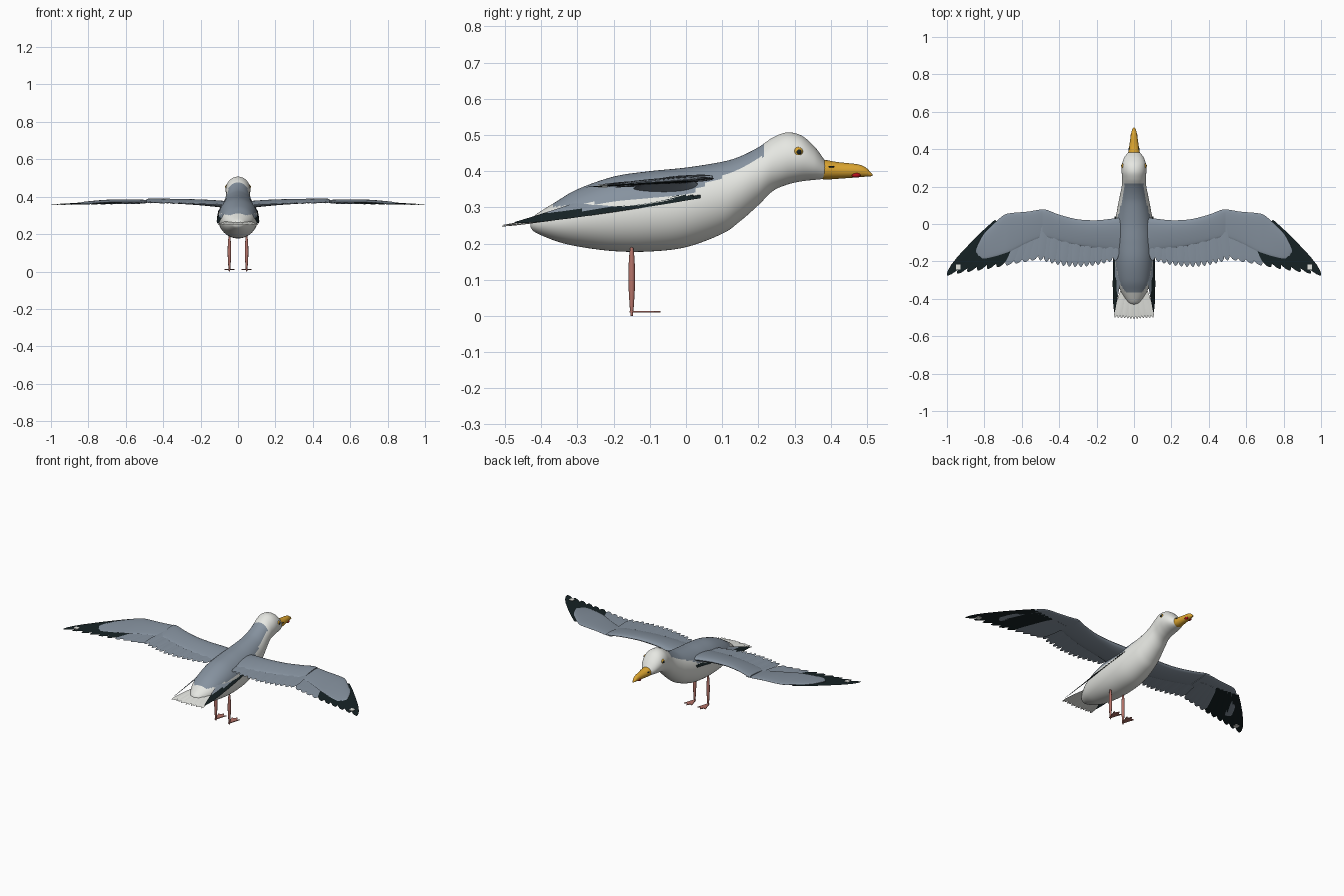
import bpy, bmesh, math
from mathutils import Vector as V

if "Cube" in bpy.data.objects:
    bpy.data.objects.remove(bpy.data.objects["Cube"])

COL = {"white": (0.82, 0.83, 0.79), "slate_grey": (0.24, 0.29, 0.35), "black": (0.008, 0.016, 0.018),
       "bill_yellow": (0.72, 0.38, 0.03), "red": (0.5, 0.005, 0.012), "leg_pink": (0.46, 0.17, 0.14)}
NAMES = list(COL)
MATS = []
for n in NAMES:
    m = bpy.data.materials.new(n)
    m.diffuse_color = (*COL[n], 1)
    m.use_nodes = True
    m.node_tree.nodes["Principled BSDF"].inputs["Base Color"].default_value = m.diffuse_color
    MATS.append(m)
WHITE, GREY, BLACK, YELLOW, RED, PINK = range(6)


def loft(bm, rings, mat):
    """Skin rings of equal point count, cap the ends; mat is an index or a rule on the face centre."""
    vs = [[bm.verts.new(p) for p in r] for r in rings]
    n = len(vs[0])
    faces = [bm.faces.new((a[i], a[(i + 1) % n], b[(i + 1) % n], b[i]))
             for a, b in zip(vs, vs[1:]) for i in range(n)]
    faces += [bm.faces.new(vs[0][::-1]), bm.faces.new(vs[-1])]
    for f in faces:
        f.material_index = mat(f.calc_center_median()) if callable(mat) else mat


def finish(name, bm, mirror=False):
    bmesh.ops.recalc_face_normals(bm, faces=bm.faces)
    me = bpy.data.meshes.new(name)
    bm.to_mesh(me)
    bm.free()
    for m in MATS:
        me.materials.append(m)
    ob = bpy.data.objects.new(name, me)
    bpy.context.collection.objects.link(ob)
    if mirror:
        ob.modifiers.new("mirror", "MIRROR")
    return ob


def spline(rows, k):
    """Catmull-Rom through rows of numbers, k steps per span."""
    out = []
    for i in range(len(rows) - 1):
        p = [rows[max(0, i - 1)], rows[i], rows[i + 1], rows[min(len(rows) - 1, i + 2)]]
        for j in range(k):
            t = j / k
            out.append([0.5 * (2 * b + (c - a) * t + (2 * a - 5 * b + 4 * c - d) * t * t
                               + (3 * b - a - 3 * c + d) * t ** 3) for a, b, c, d in zip(*p)])
    return out + [list(rows[-1])]


def oval_rings(rows, n):
    """Rows of (y, top, bottom, half width) to oval rings."""
    return [[(w * math.cos(2 * math.pi * i / n), y, (t + b) / 2 + (t - b) / 2 * math.sin(2 * math.pi * i / n))
             for i in range(n)] for y, t, b, w in rows]


def feather(bm, base, tip, w, mat, across=None, thick=0.004):
    """Thin blade with a rounded tip and a raised shaft."""
    base, tip = V(base), V(tip)
    d = tip - base
    a = (V(across) if across else d.cross(V((0, 0, 1)))).normalized()
    up = a.cross(d).normalized() * thick / 2
    shape = [(0, .45), (.2, .75), (.45, .95), (.7, 1), (.85, .85), (.94, .55), (.985, .25), (1, .04)]
    loft(bm, [[base + d * t + a * w * s, base + d * t + up * max(s, .3),
               base + d * t - a * w * s, base + d * t - up * max(s, .3)] for t, s in shape], mat)


def wing_plate(name, rows, drop):
    """Rows of (x, leading y, trailing y, z, thickness) to an aerofoil skin."""
    bm = bmesh.new()
    rings = []
    for x, le, tr, z, th in spline(rows, 5):
        ring = []
        for i in range(24):
            q = 2 * math.pi * i / 24
            s = (1 - math.cos(q)) / 2
            ring.append((x, le + (tr - le) * s, z - drop * s + math.sin(q) * th / 2 * (1.25 - .6 * s)))
        rings.append(ring)
    loft(bm, rings, GREY)
    finish(name, bm, True)


def ball(name, c, r, mat):
    bm = bmesh.new()
    bmesh.ops.create_uvsphere(bm, u_segments=20, v_segments=12, radius=1)
    for v in bm.verts:
        v.co = V([v.co[i] * r[i] + c[i] for i in range(3)])
    for f in bm.faces:
        f.material_index = mat
    finish(name, bm, True)


def lerp(a, b, t):
    return a + (b - a) * t


# Body, neck and head with grey mantle
def mantle(c):
    line = 0.335 + (0.5 * c.y if c.y > 0 else 0.09 * c.y)
    return GREY if -0.37 < c.y < 0.215 and c.z > line else WHITE


bm = bmesh.new()
loft(bm, oval_rings(spline([
    (-.43, .262, .245, .012), (-.415, .28, .23, .035), (-.36, .315, .207, .07), (-.30, .35, .192, .09),
    (-.2, .385, .179, .104), (-.1, .4, .178, .107), (0, .41, .19, .102), (.1, .426, .227, .086),
    (.15, .441, .262, .076), (.2, .466, .306, .066), (.24, .493, .345, .063), (.28, .507, .363, .066),
    (.32, .498, .372, .064), (.355, .468, .376, .052), (.38, .435, .379, .034), (.388, .422, .385, .024)], 8), 56), mantle)
finish("body", bm)

# Bill, nostrils and red spot
bm = bmesh.new()
loft(bm, oval_rings(spline([
    (.36, .425, .385, .025), (.382, .431, .377, .031), (.42, .425, .379, .025), (.475, .419, .383, .017),
    (.497, .41, .385, .012), (.511, .396, .386, .006), (.516, .39, .386, .002)], 4), 24), YELLOW)
finish("bill", bm)
ball("nostril", (.024, .40, .412), (.005, .011, .003), BLACK)
ball("bill_spot", (.011, .47, .389), (.009, .013, .007), RED)

# Eyes
ball("eye", (.058, .31, .453), (.009, .0135, .0135), YELLOW)
ball("pupil", (.0625, .312, .453), (.0065, .008, .008), BLACK)

# Wing coverts, inner and outer
wing_plate("inner_wing", [(.06, .035, -.15, .362, .036), (.12, .028, -.14, .368, .034), (.2, .02, -.13, .374, .03),
                          (.3, .025, -.115, .379, .025), (.4, .05, -.09, .383, .02), (.46, .073, -.072, .385, .017),
                          (.49, .075, -.06, .385, .012)], .012)
wing_plate("outer_wing", [(.46, .075, -.05, .378, .008), (.5, .077, -.07, .38, .012), (.57, .066, -.1, .381, .014),
                          (.66, .058, -.145, .381, .014), (.7, .045, -.16, .38, .013), (.75, .0, -.175, .377, .012),
                          (.8, -.05, -.185, .373, .01), (.83, -.1, -.183, .37, .008), (.845, -.14, -.165, .368, .004)], .01)

# Secondary feathers along the inner wing
bm = bmesh.new()
for i in range(14):
    t = i / 13
    x = lerp(.1, .475, t)
    feather(bm, (x, lerp(-.02, .02, t), .366 + .012 * t + .002 * (i % 2)),
            (x + lerp(0, .025, t), -.195 - .035 * math.sin(math.pi * t), .356 + .01 * t + .002 * (i % 2)), .021, GREY)
finish("secondary_feathers", bm, True)

# Primary feathers, outer ones black
bm = bmesh.new()
for i in range(10):
    t = i / 9
    feather(bm, (lerp(.5, .735, t), lerp(0, .015, t), .368 + .006 * t),
            (lerp(.545, 1.0, t ** 1.1), -.195 - .08 * t ** 2 - .02 * math.sin(math.pi * t), .362 - .008 * t + .002 * t),
            lerp(.03, .026, t), BLACK if i >= 4 else GREY)
finish("primary_feathers", bm, True)

# White mirror on the wing tip
bm = bmesh.new()
loft(bm, [[(.94 + a * .013, -.23 + b * .013, z) for a, b in ((-1, -1), (1, -1), (1, 1), (-1, 1))]
          for z in (.3545, .363)], WHITE)
finish("wing_tip_spot", bm, True)

# Tail fan
bm = bmesh.new()
for i in range(13):
    s = i / 6 - 1
    feather(bm, (s * .045, -.3, .28 - .006 * abs(s)), (s * .102, -.508 + .008 * abs(s), .248 + .003 * (i % 2)), .014, WHITE)
finish("tail_feathers", bm)

# Folded flank feathers over the tail base
bm = bmesh.new()
for i in range(8):
    t = i / 7
    feather(bm, (lerp(.088, .1, t), lerp(-.1, .04, t), lerp(.345, .33, t)),
            (lerp(.08, .104, t), lerp(-.34, -.475, t), lerp(.298, .258, t)), .015,
            GREY if i < 4 else BLACK, (.65, 0, -.6))
finish("flank_feathers", bm, True)

# Legs
bm = bmesh.new()
rings = []
for z, r in spline([(0, .003), (.03, .006), (.1, .0095), (.16, .0075), (.19, .004)], 4):
    rings.append([(.046 + r * math.cos(math.pi * i / 8), -.15 + r * math.sin(math.pi * i / 8), z) for i in range(16)])
loft(bm, rings, PINK)
finish("leg", bm, True)

# Webbed feet
bm = bmesh.new()
web = [(-.004, -.156), (.004, -.156), (.027, -.085), (.012, -.092), (0, -.071), (-.012, -.092), (-.027, -.085)]
loft(bm, [[(.046 + x, y, z) for x, y in web] for z in (.009, .013)], PINK)
finish("foot", bm, True)

bpy.ops.object.select_all(action="SELECT")
bpy.context.view_layer.objects.active = bpy.data.objects["body"]
bpy.ops.object.shade_smooth_by_angle(angle=math.radians(40))
